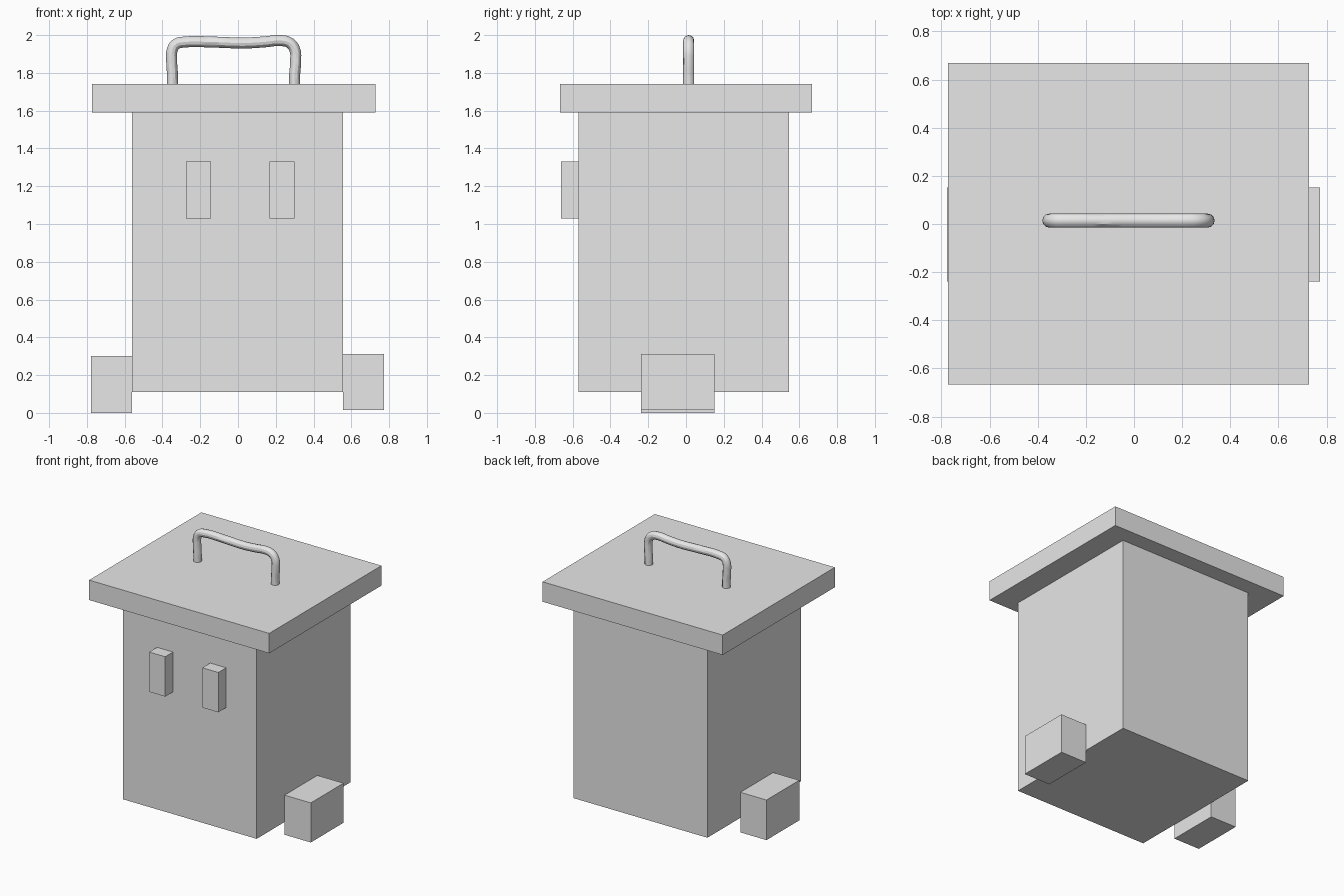
import bpy
from mathutils import Vector

cube = bpy.data.objects.get("Cube")
if cube:
    bpy.data.objects.remove(cube, do_unlink=True)

# Single light grey finish
grey = bpy.data.materials.new("light_grey")
grey.use_nodes = True
colour = (0.8, 0.8, 0.8, 1)
grey.diffuse_color = colour
grey.node_tree.nodes["Principled BSDF"].inputs["Base Color"].default_value = colour


def box(name, low, high):
    low, high = Vector(low), Vector(high)
    bpy.ops.mesh.primitive_cube_add(size=1, location=(low + high) / 2)
    obj = bpy.context.object
    obj.name = name
    obj.scale = high - low
    bpy.ops.object.transform_apply(location=False, rotation=False, scale=True)
    obj.data.materials.append(grey)
    return obj


# Bin body and overhanging lid
box("body", (-0.56, -0.57, 0.11), (0.555, 0.545, 1.59))
box("lid", (-0.773, -0.667, 1.59), (0.727, 0.668, 1.74))

# Blocks on the front
box("right_eye", (-0.275, -0.663, 1.03), (-0.142, -0.57, 1.33))
box("left_eye", (0.167, -0.663, 1.03), (0.3, -0.57, 1.33))

# Feet on the two sides
box("right_foot", (-0.777, -0.238, 0), (-0.56, 0.152, 0.302))
box("left_foot", (0.555, -0.238, 0.014), (0.773, 0.152, 0.312))

# Handle: a round bar swept along a slightly uneven arch
path = [(-0.347, 1.735), (-0.347, 1.79), (-0.351, 1.86), (-0.347, 1.925),
        (-0.327, 1.953), (-0.285, 1.963), (-0.13, 1.963), (0.03, 1.958),
        (0.14, 1.964), (0.22, 1.971), (0.272, 1.96), (0.3, 1.925),
        (0.305, 1.86), (0.3, 1.79), (0.299, 1.735)]
curve = bpy.data.curves.new("handle", "CURVE")
curve.dimensions = "3D"
curve.bevel_depth = 0.029
curve.bevel_resolution = 4
curve.resolution_u = 4
curve.use_fill_caps = True
spline = curve.splines.new("BEZIER")
spline.bezier_points.add(len(path) - 1)
for point, (x, z) in zip(spline.bezier_points, path):
    point.co = (x, 0.014, z)
    point.handle_left_type = point.handle_right_type = "AUTO"
handle = bpy.data.objects.new("handle", curve)
bpy.context.collection.objects.link(handle)
curve.materials.append(grey)

# Turn the bar into a smooth mesh
bpy.ops.object.select_all(action="DESELECT")
handle.select_set(True)
bpy.context.view_layer.objects.active = handle
bpy.ops.object.convert(target="MESH")
bpy.ops.object.shade_smooth_by_angle()
